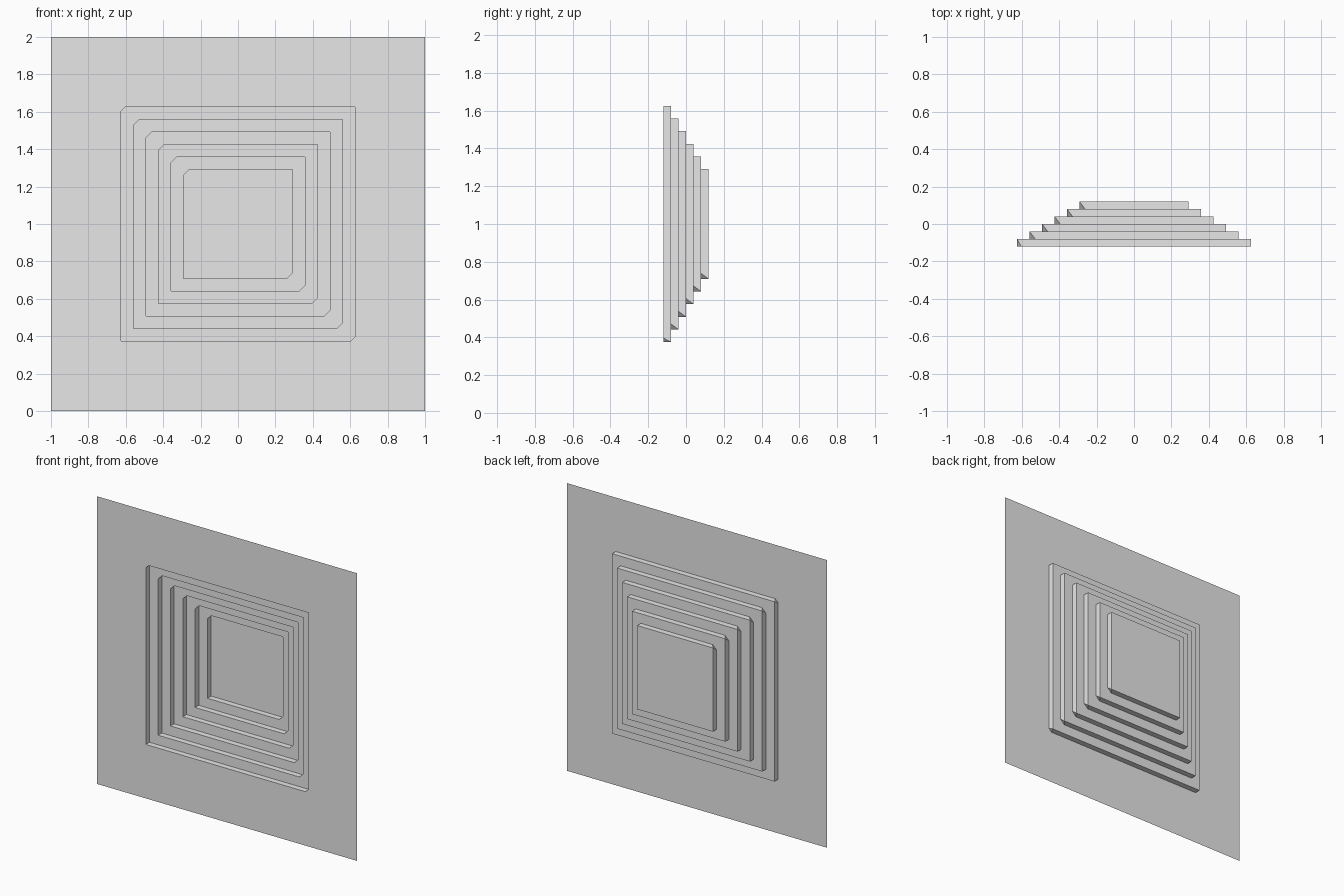
import bpy, bmesh

cube = bpy.data.objects.get("Cube")
if cube:
    bpy.data.objects.remove(cube, do_unlink=True)

STEPS = 6
DEPTH = 0.04          # depth of each step
FRONT = -0.12         # plane of the outer sheet
OUTER, INNER = 0.625, 0.291

grey = bpy.data.materials.new("plain grey")
grey.use_nodes = True
grey.diffuse_color = (0.8, 0.8, 0.8, 1)
grey.node_tree.nodes["Principled BSDF"].inputs["Base Color"].default_value = (0.8, 0.8, 0.8, 1)

# Corners in order: top left, bottom left, bottom right, top right
CORNERS = [(-1, 1), (-1, -1), (1, -1), (1, 1)]
CUT = (0, 2)          # corners that are clipped on the front edge

bm = bmesh.new()


def square(half, y):
    return [bm.verts.new((sx * half, y, 1 + sz * half)) for sx, sz in CORNERS]


def clipped_square(half, y, clip):
    """Return the arriving and leaving vertex at each corner."""
    arrive, leave = [], []
    for i, (sx, sz) in enumerate(CORNERS):
        if i in CUT:
            arrive.append(bm.verts.new((sx * (half - clip), y, 1 + sz * half)))
            leave.append(bm.verts.new((sx * half, y, 1 + sz * (half - clip))))
        else:
            v = bm.verts.new((sx * half, y, 1 + sz * half))
            arrive.append(v)
            leave.append(v)
    return arrive, leave


# Flat sheet, then one ledge and one set of walls per step
outer = square(1.0, FRONT)
for s in range(STEPS):
    half = OUTER + (INNER - OUTER) * s / (STEPS - 1)
    y = FRONT + DEPTH * s
    arrive, leave = clipped_square(half, y, 0.022 if s == 0 else 0.03)
    back = square(half, y + DEPTH)
    for i in range(4):
        j = (i + 1) % 4
        bm.faces.new((outer[i], outer[j], arrive[j], leave[i]))
        bm.faces.new((leave[i], arrive[j], back[j], back[i]))
        if i in CUT:
            bm.faces.new((outer[i], leave[i], arrive[i]))
            bm.faces.new((arrive[i], leave[i], back[i]))
    outer = back

# Floor of the recess
bm.faces.new(outer)

mesh = bpy.data.meshes.new("stepped_recess_panel")
bm.to_mesh(mesh)
bm.free()
mesh.materials.append(grey)
panel = bpy.data.objects.new("stepped_recess_panel", mesh)
bpy.context.collection.objects.link(panel)
